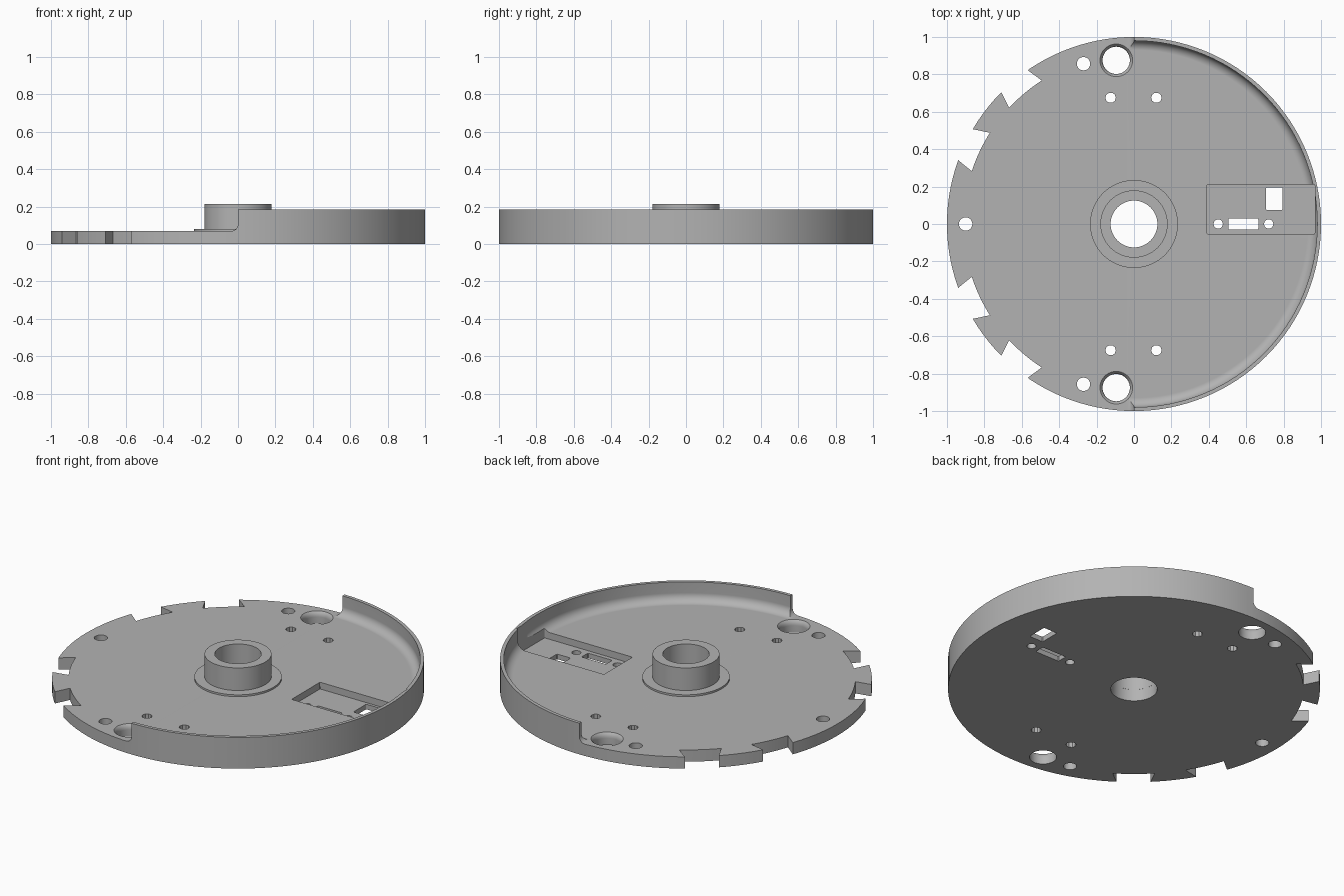
import bpy, bmesh, math

cube = bpy.data.objects.get("Cube")
if cube:
    bpy.data.objects.remove(cube, do_unlink=True)

grey = bpy.data.materials.new("plain_grey")
grey.use_nodes = True
GREY = (0.45, 0.45, 0.45, 1)
grey.diffuse_color = GREY
grey.node_tree.nodes["Principled BSDF"].inputs["Base Color"].default_value = GREY

FLOOR = 0.07
RIM_TOP = 0.185


def finish(name, bm):
    bmesh.ops.recalc_face_normals(bm, faces=bm.faces)
    mesh = bpy.data.meshes.new(name)
    bm.to_mesh(mesh)
    bm.free()
    mesh.materials.append(grey)
    obj = bpy.data.objects.new(name, mesh)
    bpy.context.collection.objects.link(obj)
    return obj


def lathe(name, profile, steps, centre=(0, 0)):
    """Spin a closed (radius, z) profile about a vertical axis."""
    bm = bmesh.new()
    verts = [bm.verts.new((r, 0, z)) for r, z in profile]
    edges = [bm.edges.new((verts[i - 1], verts[i])) for i in range(len(verts))]
    bmesh.ops.spin(bm, geom=verts + edges, cent=(0, 0, 0), axis=(0, 0, 1),
                   angle=math.tau, steps=steps)
    bmesh.ops.remove_doubles(bm, verts=bm.verts, dist=1e-5)
    bmesh.ops.translate(bm, verts=bm.verts, vec=(*centre, 0))
    return finish(name, bm)


def prism(name, points, vec):
    """Extrude a closed outline of 3D points along vec."""
    bm = bmesh.new()
    face = bm.faces.new([bm.verts.new(p) for p in points])
    new = bmesh.ops.extrude_face_region(bm, geom=[face])["geom"]
    bmesh.ops.translate(bm, vec=vec,
                        verts=[g for g in new if isinstance(g, bmesh.types.BMVert)])
    return finish(name, bm)


def circle(x, y, r, n):
    return [(x + r * math.cos(math.tau * i / n), y + r * math.sin(math.tau * i / n))
            for i in range(n)]


def box(x0, x1, y0, y1, r=0.008):
    """Rectangle with slightly rounded corners."""
    pts = []
    corners = [(x1 - r, y1 - r), (x0 + r, y1 - r), (x0 + r, y0 + r), (x1 - r, y0 + r)]
    for k, (cx, cy) in enumerate(corners):
        for i in range(4):
            a = math.pi / 2 * (k + i / 3)
            pts.append((cx + r * math.cos(a), cy + r * math.sin(a)))
    return pts


def cut(target, outline, z0=-0.1, z1=0.3):
    cut_with(target, prism("cutter", [(x, y, z0) for x, y in outline], (0, 0, z1 - z0)))


def cut_with(target, cutter):
    cutter.hide_render = True
    mod = target.modifiers.new("cut", 'BOOLEAN')
    mod.operation, mod.solver, mod.object = 'DIFFERENCE', 'EXACT', cutter
    bpy.context.view_layer.objects.active = target
    bpy.ops.object.modifier_apply(modifier=mod.name)
    bpy.data.objects.remove(cutter, do_unlink=True)


def smooth(obj):
    bpy.ops.object.select_all(action='DESELECT')
    obj.select_set(True)
    bpy.context.view_layer.objects.active = obj
    bpy.ops.object.shade_smooth_by_angle(angle=math.radians(28))
    mod = obj.modifiers.new("even shading", 'WEIGHTED_NORMAL')
    mod.keep_sharp = True
    mod.weight = 100


# Base plate with raised rim and rounded inner corner
COVE, WALL = 0.05, 0.98
cove = [(WALL - COVE + COVE * math.cos(a), FLOOR + COVE - COVE * math.sin(a))
        for a in (math.pi / 2 * i / 7 for i in range(8))]
body = lathe("base_plate", [(0.125, 0), (1, 0), (1, RIM_TOP), (WALL, RIM_TOP)]
             + cove + [(0.125, FLOOR)], 128)

# Remove the right half of the rim, leaving a curved foot at each end
foot, low = 0.035, FLOOR - 0.0003
side = [(-1.2, low), (-foot, low)]
side += [(-foot + foot * math.sin(a), low + foot - foot * math.cos(a))
         for a in (math.pi / 2 * i / 6 for i in range(1, 7))]
side += [(0, 0.3), (-1.2, 0.3)]
cut_with(body, prism("cutter", [(x, -1.2, z) for x, z in side], (0, 2.4, 0)))

# Dovetail notches in the edge
for s in (1, -1):
    for mid in (129.9, 154.8):
        def polar(r, deg):
            a = math.radians(mid + deg)
            return (r * math.cos(a), s * r * math.sin(a))
        arc = [polar(0.912, -7.15 + 14.3 * i / 8) for i in range(9)]
        cut(body, arc + [polar(1.04, 4.5), polar(1.04, -4.5)])

    # Round holes, mirrored front to back
    cut(body, circle(-0.27, s * 0.857, 0.036, 20))
    for x in (-0.125, 0.12):
        cut(body, circle(x, s * 0.675, 0.028, 10))
    flare = [(0, -0.1), (0.073, -0.1), (0.073, 0.04), (0.075, 0.052),
             (0.08, 0.063), (0.088, 0.0705), (0.088, 0.09), (0, 0.09)]
    cut_with(body, lathe("cutter", flare, 40, (-0.095, s * 0.875)))
cut(body, circle(-0.9, 0, 0.036, 20))

# Sunken pocket with its openings
cut(body, box(0.39, 0.967, -0.055, 0.212), 0.03)
cut(body, box(0.705, 0.795, 0.075, 0.195))
cut(body, box(0.505, 0.665, -0.03, 0.03))
for x in (0.45, 0.72):
    cut(body, circle(x, 0, 0.025, 14))
smooth(body)

# Central hub with a thin collar
hub = lathe("hub", [(0.125, FLOOR), (0.235, FLOOR), (0.235, 0.081), (0.18, 0.081),
                    (0.18, 0.215), (0.125, 0.215)], 64)
smooth(hub)
